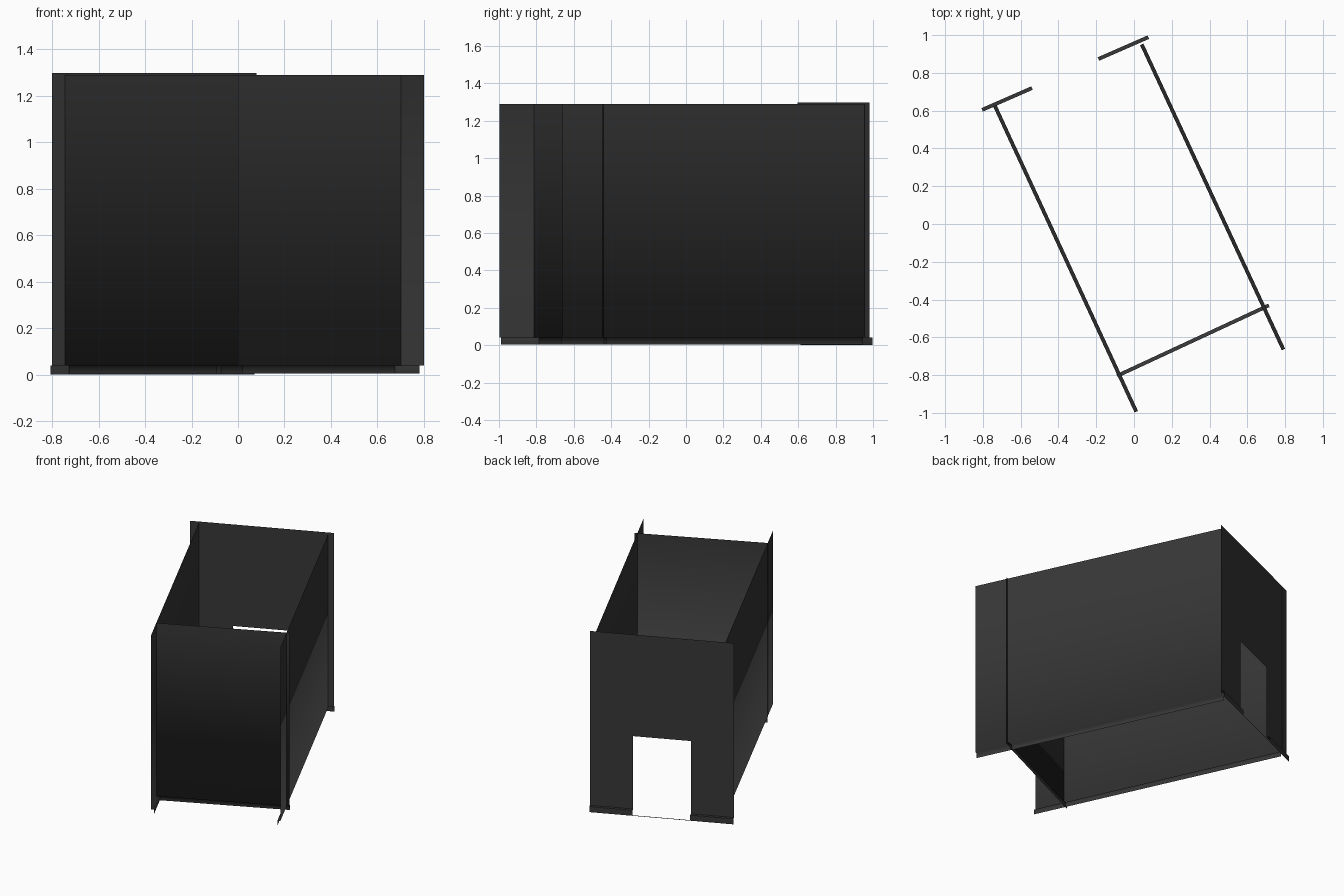
import bpy
from mathutils import Vector

if "Cube" in bpy.data.objects:
    bpy.data.objects.remove(bpy.data.objects["Cube"])

charcoal = bpy.data.materials.new("charcoal")
charcoal.diffuse_color = (0.038, 0.038, 0.038, 1)
charcoal.use_nodes = True
charcoal.node_tree.nodes["Principled BSDF"].inputs["Base Color"].default_value = charcoal.diffuse_color


def panel(name, strips, smooth):
    """Sheet made of strips; each strip sweeps an (offset, z) profile from a to b."""
    verts, faces = [], []
    for a, b, side, profile in strips:
        a, b = Vector(a), Vector(b)
        d = (b - a).normalized()
        n = Vector((-d.y, d.x)) * side
        start = len(verts)
        for off, z in profile:
            for p in (a, b):
                q = p + n * off
                verts.append((q.x, q.y, z))
        for i in range(len(profile) - 1):
            k = start + 2 * i
            faces.append((k, k + 2, k + 3, k + 1))
    mesh = bpy.data.meshes.new(name)
    mesh.from_pydata(verts, [], faces)
    mesh.materials.append(charcoal)
    for p in mesh.polygons:
        p.use_smooth = smooth
    obj = bpy.data.objects.new(name, mesh)
    bpy.context.collection.objects.link(obj)
    return obj


# Wall profile: tall sheet, small ledge, stepped skirting
STEP, SKIRT = 0.02, 0.04


def stepped(top, bottom):
    return [(0, top), (0, SKIRT), (STEP, SKIRT), (STEP, bottom)]


# Side walls and front wall, skirting stepped inward
wall = stepped(1.29, 0.004)
panel("left_wall", [((-0.745, 0.62), (0.003, -0.998), 1, wall)], True)
panel("right_wall", [((0.80, -0.66), (0.05, 0.955), 1, wall)], True)
panel("front_wall", [((-0.085, -0.813), (0.718, -0.44), 1, wall)], True)

# Back wall with a doorway, skirting stepped outward
A, B = Vector((-0.80, 0.595)), Vector((0.08, 0.98))
door_l, door_r = A.lerp(B, 0.30), A.lerp(B, 0.70)
back = stepped(1.297, 0.0)
panel("back_wall", [
    (A, door_l, 1, back),
    (door_r, B, 1, back),
    (door_l, door_r, 1, [(0, 1.297), (0, 0.565)]),   # lintel
    (door_l, door_r, 1, [(STEP, 0.004), (STEP, 0)]),  # threshold
], False)
